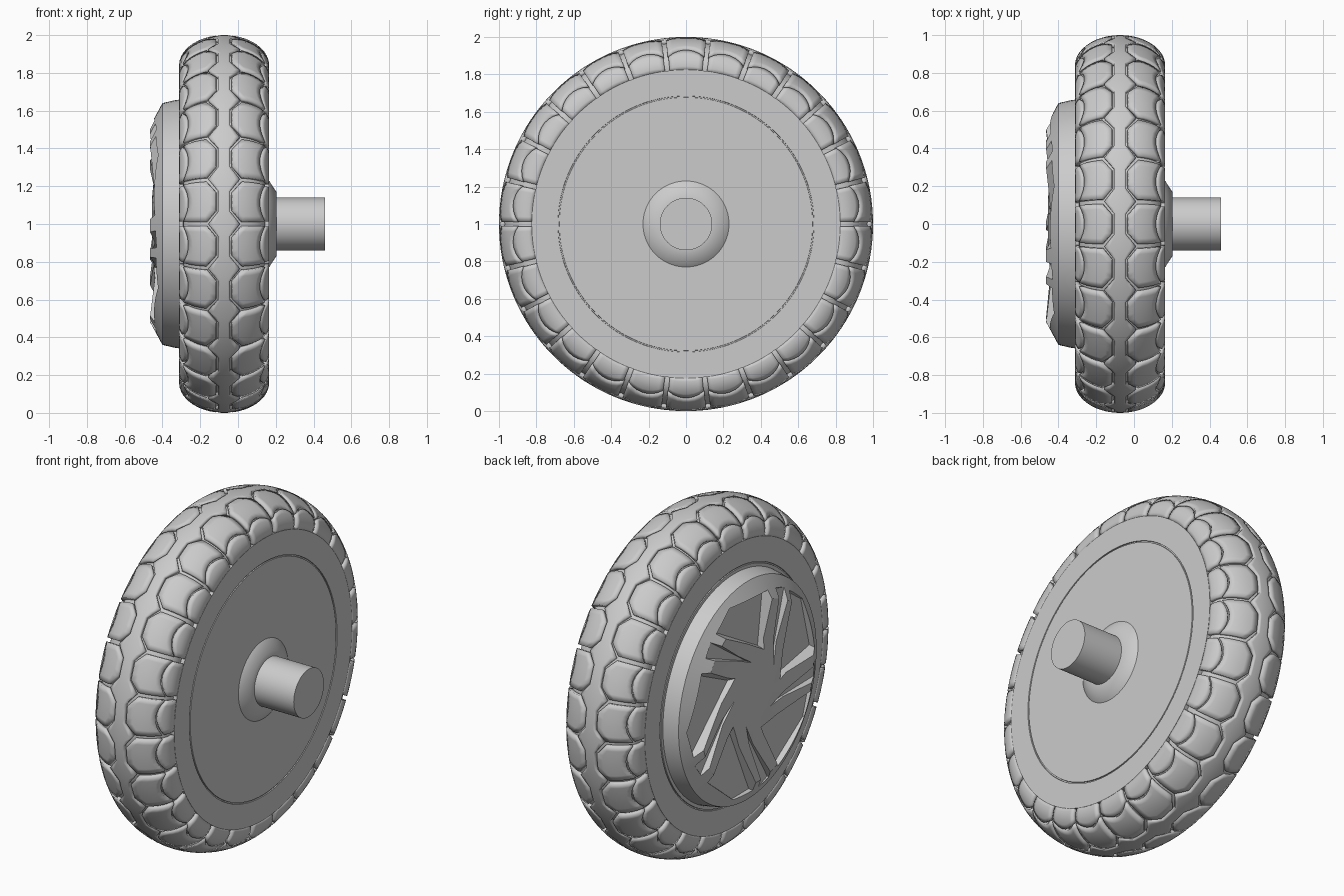
import bpy, bmesh
from math import sin, cos, pi, radians
from mathutils import Vector, Matrix

cube = bpy.data.objects.get("Cube")
if cube:
    bpy.data.objects.remove(cube, do_unlink=True)

grey = bpy.data.materials.new("plain grey")
grey.use_nodes = True
grey.diffuse_color = (0.6, 0.6, 0.6, 1)
grey.node_tree.nodes["Principled BSDF"].inputs["Base Color"].default_value = (0.6, 0.6, 0.6, 1)

MID = -0.0735          # tyre centre plane along the axle
HALF, RISE, RING = 0.2385, 0.16, 0.84
CELLS = 26             # tread repeats around the tyre
CELL = 2 * pi / CELLS


def make_object(name, bm, x=0.0, recalc=True):
    if recalc:
        bmesh.ops.recalc_face_normals(bm, faces=bm.faces)
    mesh = bpy.data.meshes.new(name)
    bm.to_mesh(mesh)
    bm.free()
    mesh.materials.append(grey)
    obj = bpy.data.objects.new(name, mesh)
    obj.location = (x, 0, 1)
    bpy.context.collection.objects.link(obj)
    return obj


def smooth(obj, angle=30):
    bpy.ops.object.select_all(action='DESELECT')
    obj.select_set(True)
    bpy.context.view_layer.objects.active = obj
    bpy.ops.object.shade_smooth_by_angle(angle=radians(angle))


def lathe(name, profile, steps=128, x=0.0):
    """Spin (x, radius) points about the axle."""
    bm = bmesh.new()
    verts = [bm.verts.new((px, 0, r)) for px, r in profile]
    edges = [bm.edges.new(pair) for pair in zip(verts, verts[1:])]
    bmesh.ops.spin(bm, geom=verts + edges, cent=(0, 0, 0), axis=(1, 0, 0),
                   angle=2 * pi, steps=steps, use_duplicate=False)
    bmesh.ops.remove_doubles(bm, verts=bm.verts, dist=1e-5)
    return make_object(name, bm, x)


def tyre_point(theta, phi, inset=0.0):
    r = RING + (RISE - inset) * cos(phi)
    return Vector(((HALF - inset) * sin(phi), r * sin(theta), r * cos(theta)))


# Tyre core, seen at the bottom of the tread grooves
core = []
for i in range(33):
    p = tyre_point(0, radians(-97 + 194 * i / 32), 0.022)
    core.append((p.x, p.z))
smooth(lathe("tyre_core", core, CELLS * 5, MID))


# Tread boundaries as angles across the tyre, for t from -1 to 1 in a cell
def rib_edge(t):
    return radians(9 + 13 * max(0, (abs(t) - 0.45) / 0.55))


def arch(t):
    return radians(54 + 13 * t * t)


def side_end(t):
    return radians(97)


GAP = radians(1.5)
SAMPLES = (-1, -0.72, -0.45, -0.15, 0.15, 0.45, 0.72, 1)


def tread(name, low, high, rows, lateral_gap):
    """Raised patches between two boundaries, one per cell, mirrored across."""
    bm = bmesh.new()
    for cell in range(CELLS):
        grid = []
        for t in SAMPLES:
            theta = cell * CELL + t * (CELL / 2 - lateral_gap)
            a, b = low(t), high(t)
            grid.append([bm.verts.new(tyre_point(theta, a + (b - a) * k / rows))
                         for k in range(rows + 1)])
        for c0, c1 in zip(grid, grid[1:]):
            for k in range(rows):
                bm.faces.new((c0[k], c0[k + 1], c1[k + 1], c1[k]))
    bmesh.ops.remove_doubles(bm, verts=bm.verts, dist=1e-5)
    obj = make_object(name, bm, MID, recalc=False)
    smooth(obj)
    obj.modifiers.new("both_sides", 'MIRROR')
    thick = obj.modifiers.new("thickness", 'SOLIDIFY')
    thick.thickness = 0.028
    thick.offset = -1
    return obj


tread("centre_rib", lambda t: 0.0, lambda t: rib_edge(t) - GAP, 3, 0)
tread("inner_tread_blocks", lambda t: rib_edge(t) + GAP, lambda t: arch(t) - GAP, 5, radians(0.7))
tread("shoulder_blocks", lambda t: arch(t) + GAP, side_end, 5, radians(0.9))

# Wheel disc with a fine seam on each face, axle boss and shaft
L, R = MID - HALF + 0.001, MID + HALF - 0.001
smooth(lathe("wheel_disc", [
    (L, 0), (L, 0.677), (L + 0.006, 0.678), (L + 0.006, 0.684), (L, 0.685), (L, 0.825),
    (R, 0.825), (R, 0.685), (R - 0.006, 0.684), (R - 0.006, 0.678), (R, 0.677), (R, 0)]))
smooth(lathe("axle_boss", [(R - 0.01, 0.24), (R, 0.23), (0.203, 0.17), (0.205, 0.13)]), 50)
smooth(lathe("axle_shaft", [(0.15, 0), (0.15, 0.14), (0.40, 0.14), (0.46, 0.14), (0.46, 0)], 64))

# Hub cap body
cap = lathe("hub_cap", [
    (-0.30, 0), (-0.30, 0.66), (-0.335, 0.655), (-0.40, 0.64), (-0.465, 0.52),
    (-0.44, 0.30), (-0.455, 0.14), (-0.455, 0)], 96)

# Drafted pockets and slits of the pinwheel, given as (right, up) facing the cap
POCKET = [(0.10, 0.20), (0.15, 0.56), (-0.22, 0.58), (-0.37, 0.47)]
SLIT = [(0.0, 0.17), (-0.41, 0.46), (-0.47, 0.37)]
bm = bmesh.new()
for turn in range(5):
    spin = Matrix.Rotation(turn * 2 * pi / 5, 3, 'X')
    for outline, floor, draft in ((POCKET, -0.415, 0.84), (SLIT, -0.43, 0.80)):
        points = [Vector((0, -h, z)) for h, z in outline]
        middle = sum(points, Vector()) / len(points)
        top = [bm.verts.new(spin @ (p + Vector((-0.475, 0, 0)))) for p in points]
        low = [bm.verts.new(spin @ (middle + (p - middle) * draft + Vector((floor, 0, 0))))
               for p in points]
        bm.faces.new(top)
        bm.faces.new(low[::-1])
        for i in range(len(points)):
            j = (i + 1) % len(points)
            bm.faces.new((top[j], top[i], low[i], low[j]))
cutter = make_object("pocket_cutter", bm)
cutter.hide_render = True
cut = cap.modifiers.new("pockets", 'BOOLEAN')
cut.operation = 'DIFFERENCE'
cut.solver = 'EXACT'
cut.object = cutter
bpy.ops.object.select_all(action='DESELECT')
cap.select_set(True)
bpy.context.view_layer.objects.active = cap
bpy.ops.object.modifier_apply(modifier=cut.name)
bpy.data.objects.remove(cutter, do_unlink=True)
smooth(cap, 20)
